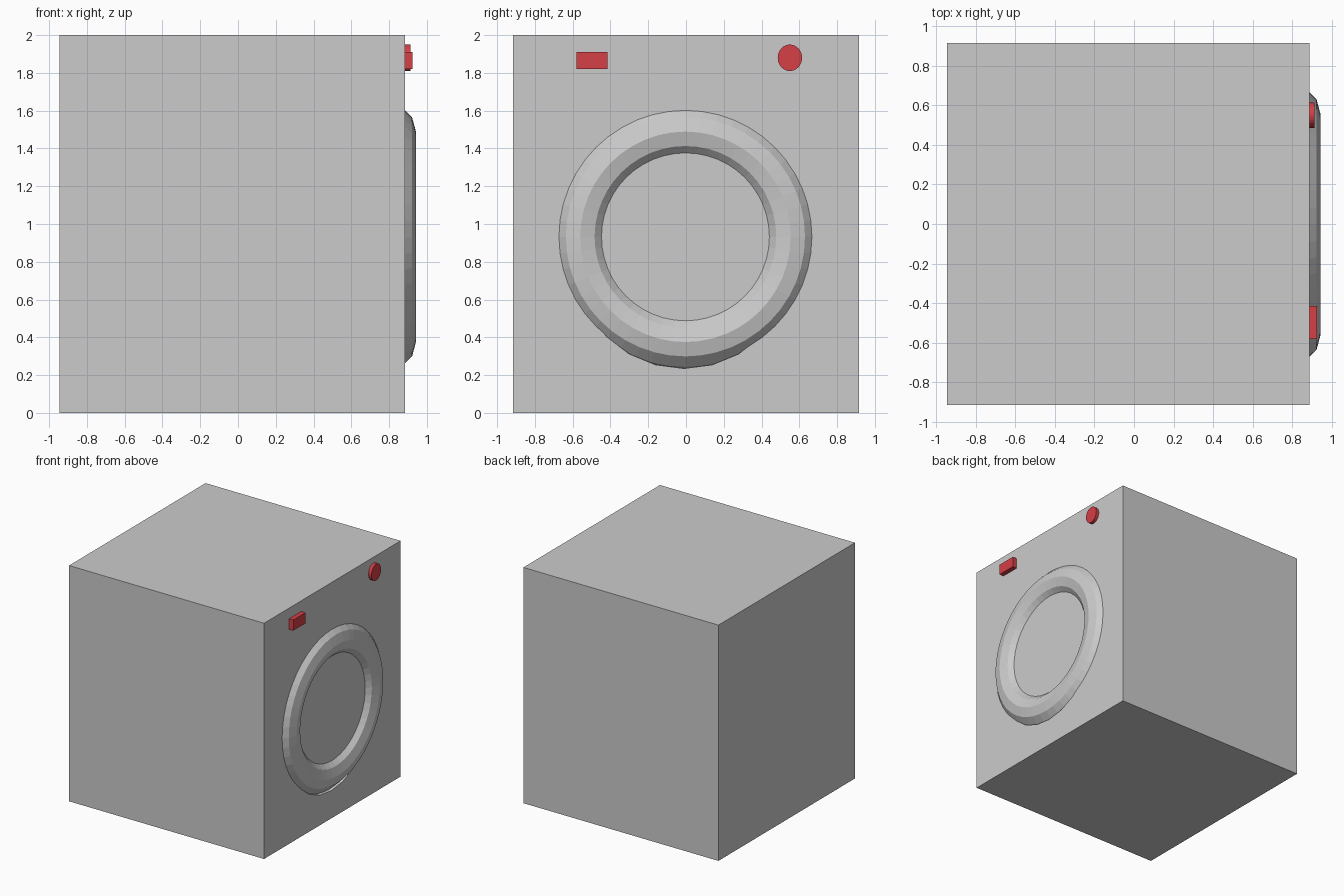
import bpy
from math import pi

if "Cube" in bpy.data.objects:
    bpy.data.objects.remove(bpy.data.objects["Cube"])

FRONT = 0.885            # x of the door panel
DOOR_Z = 0.932

red = bpy.data.materials.new("control_red")
red.diffuse_color = (0.66, 0.05, 0.06, 1)
red.use_nodes = True
red.node_tree.nodes["Principled BSDF"].inputs["Base Color"].default_value = red.diffuse_color


def box(name, x, y, z):
    """Box from (min, max) pairs."""
    bpy.ops.mesh.primitive_cube_add(size=1, location=[(a + b) / 2 for a, b in (x, y, z)])
    o = bpy.context.object
    o.name = name
    o.scale = [b - a for a, b in (x, y, z)]
    bpy.ops.object.transform_apply(location=False, rotation=False, scale=True)
    return o


def disc(name, x, y, z, radius, sides):
    """Cylinder along x between the (min, max) pair x."""
    bpy.ops.mesh.primitive_cylinder_add(vertices=sides, radius=radius, depth=x[1] - x[0],
                                        location=((x[0] + x[1]) / 2, y, z),
                                        rotation=(0, pi / 2, 0))
    o = bpy.context.object
    o.name = name
    return o


# Cabinet with a drum opening slightly lower than the door ring
cabinet = box("cabinet", (-0.945, FRONT), (-0.915, 0.915), (0, 2))
cutter = disc("drum_cutter", (0.6, 1.0), 0, 0.81, 0.575, 24)
cutter.rotation_euler.x = pi / 24
cut = cabinet.modifiers.new("drum_opening", 'BOOLEAN')
cut.operation = 'DIFFERENCE'
cut.solver = 'EXACT'
cut.object = cutter
bpy.context.view_layer.objects.active = cabinet
bpy.ops.object.modifier_apply(modifier=cut.name)
bpy.data.objects.remove(cutter, do_unlink=True)

# Door ring, half sunk into the cabinet, and the flush door pane
bpy.ops.mesh.primitive_torus_add(major_segments=48, minor_segments=12,
                                 major_radius=0.557, minor_radius=0.152,
                                 location=(0.79, -0.003, DOOR_Z), rotation=(0, pi / 2, 0))
bpy.context.object.name = "door_ring"
disc("door_pane", (0.86, FRONT), -0.003, DOOR_Z, 0.53, 48)

# Red controls
button = box("button", (0.86, 0.925), (-0.58, -0.415), (1.82, 1.91))
knob = disc("knob", (0.86, 0.912), 0.55, 1.88, 0.07, 32)
knob.scale.y = 0.92
for control in (button, knob):
    control.data.materials.append(red)
